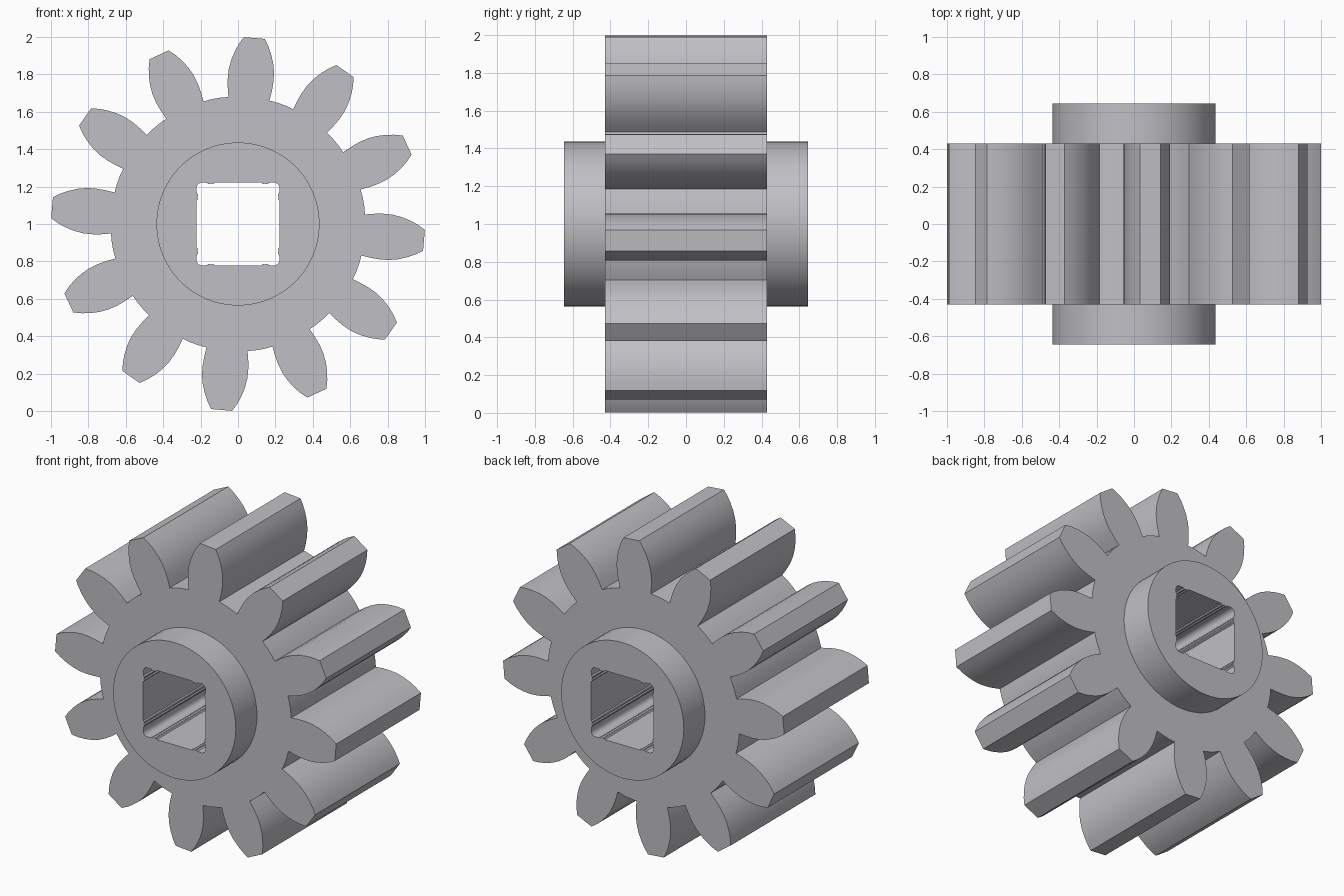
import bpy, bmesh, math

if "Cube" in bpy.data.objects:
    bpy.data.objects.remove(bpy.data.objects["Cube"])

CENTRE_Z = 1.0
TEETH = 12
ROOT_R = 0.682
FACE_Y, HUB_Y = 0.43, 0.645


def gear_outline():
    """Barrel-shaped teeth joined by short root arcs."""
    flank = [(0.672, 0.110), (0.72, 0.118), (0.77, 0.1225), (0.82, 0.1215),
             (0.87, 0.113), (0.92, 0.097), (0.96, 0.079), (0.998, 0.056)]
    tooth = [(u, -v) for u, v in flank] + [(u, v) for u, v in reversed(flank)]
    pts = []
    for i in range(TEETH):
        a = math.radians(85) + i * math.tau / TEETH
        c, s = math.cos(a), math.sin(a)
        pts += [(u * c - v * s, u * s + v * c) for u, v in tooth]
        for k in (-0.033, 0.033):
            b = a + math.pi / TEETH + k
            pts.append((ROOT_R * math.cos(b), ROOT_R * math.sin(b)))
    return pts


def circle_outline(r, n=64):
    return [(r * math.cos(i * math.tau / n), r * math.sin(i * math.tau / n)) for i in range(n)]


def bore_outline():
    """Square hole, rounded corners, two tiny ribs near each end of a side."""
    h, r = 0.222, 0.03
    rib = [(0.125, 0), (0.13, 0.007), (0.137, 0.009), (0.144, 0.004),
           (0.151, 0.009), (0.158, 0.009), (0.165, 0.002)]
    side = [(h - d, -t) for t, d in reversed(rib)] + [(h - d, t) for t, d in rib]
    for k in range(5):
        a = k * math.pi / 8
        side.append((h - r + r * math.cos(a), h - r + r * math.sin(a)))
    pts = []
    for q in range(4):
        c, s = (1, 0, -1, 0)[q], (0, 1, 0, -1)[q]
        pts += [(x * c - z * s, x * s + z * c) for x, z in side]
    return pts


bm = bmesh.new()


def ring(pts, y):
    vs = [bm.verts.new((x, y, z + CENTRE_Z)) for x, z in pts]
    edges = [bm.edges.new((vs[i - 1], vs[i])) for i in range(len(vs))]
    return vs, edges


def wall(a, b):
    for i in range(len(a[0])):
        bm.faces.new((a[0][i - 1], a[0][i], b[0][i], b[0][i - 1]))


def cap(a, b, side):
    bmesh.ops.triangle_fill(bm, use_beauty=True, edges=a[1] + b[1], normal=(0, side, 0))


gear, hub, bore = gear_outline(), circle_outline(0.436), bore_outline()
g, b = {}, {}
for side in (-1, 1):
    g[side], b[side] = ring(gear, side * FACE_Y), ring(bore, side * HUB_Y)
    inner, outer = ring(hub, side * FACE_Y), ring(hub, side * HUB_Y)
    cap(g[side], inner, side)      # toothed wheel face
    wall(inner, outer)             # hub rim
    cap(outer, b[side], side)      # hub end face
wall(g[-1], g[1])                  # teeth
wall(b[-1], b[1])                  # square bore
bmesh.ops.recalc_face_normals(bm, faces=bm.faces[:])

mesh = bpy.data.meshes.new("gear_wheel")
bm.to_mesh(mesh)
bm.free()
obj = bpy.data.objects.new("gear_wheel", mesh)
bpy.context.collection.objects.link(obj)

grey = bpy.data.materials.new("light_grey")
grey.diffuse_color = (0.53, 0.53, 0.56, 1)
grey.use_nodes = True
grey.node_tree.nodes["Principled BSDF"].inputs["Base Color"].default_value = grey.diffuse_color
mesh.materials.append(grey)

bpy.context.view_layer.objects.active = obj
obj.select_set(True)
bpy.ops.object.shade_smooth_by_angle(angle=math.radians(25))
